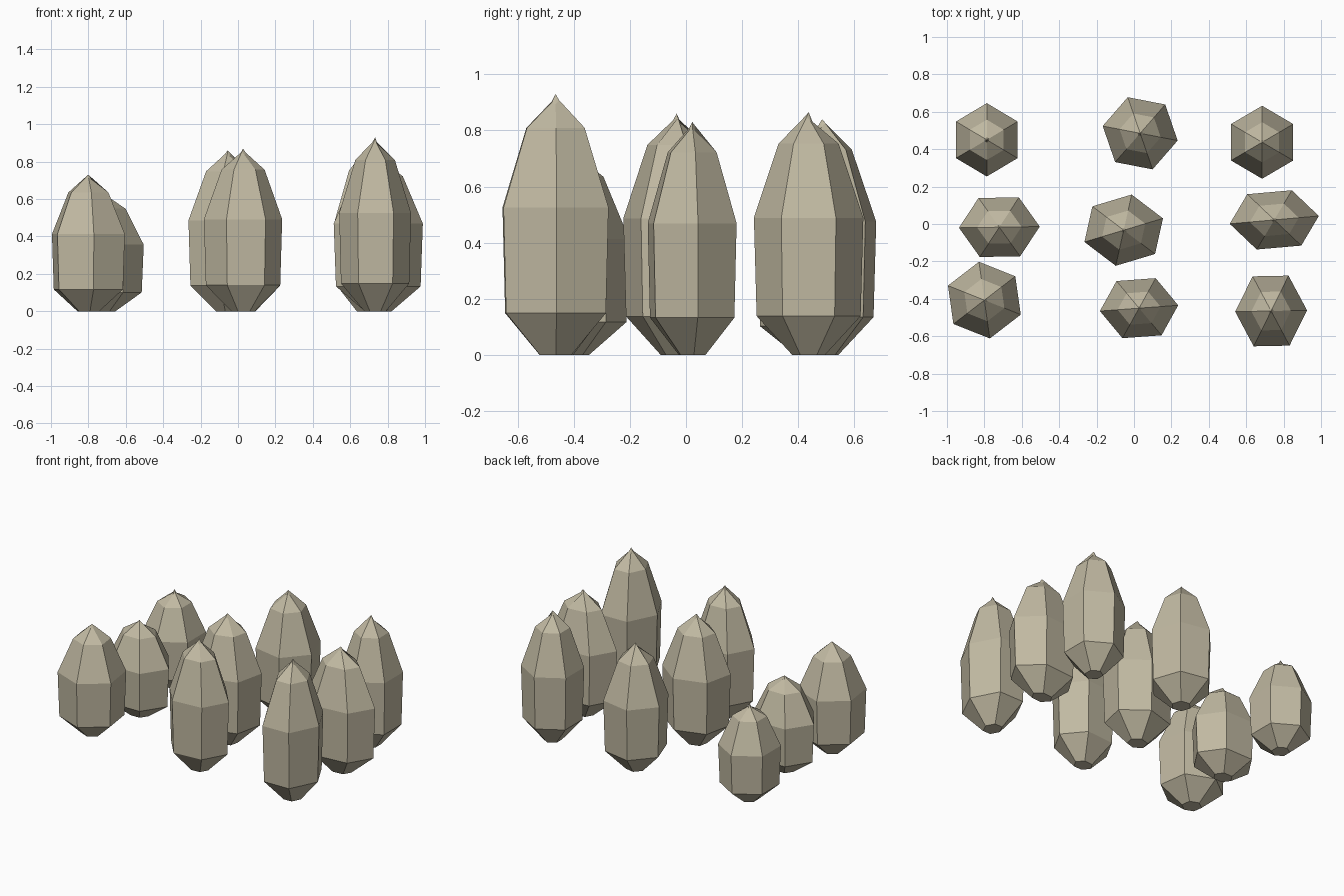
import bpy, bmesh, math, random

if "Cube" in bpy.data.objects:
    bpy.data.objects.remove(bpy.data.objects["Cube"])

random.seed(4)
mat = bpy.data.materials.new("pale_khaki")
mat.diffuse_color = (0.53, 0.485, 0.36, 1)
mat.use_nodes = True
mat.node_tree.nodes["Principled BSDF"].inputs["Base Color"].default_value = mat.diffuse_color

# Ring profile of one bud: (share of radius, share of height)
PROFILE = [(0.30, 0.0), (0.95, 0.16), (1.0, 0.565), (0.55, 0.87), (0.07, 0.975)]

# Buds: name, x, y, radius x, radius y, turn in degrees, height
BUDS = [
    ("bud_back_left", -0.787, 0.45, 0.190, 0.196, 30, 0.64),
    ("bud_back_middle", 0.033, 0.485, 0.204, 0.204, 49, 0.84),
    ("bud_back_right", 0.685, 0.437, 0.192, 0.195, 30, 0.865),
    ("bud_middle_left", -0.72, -0.017, 0.216, 0.182, 1, 0.63),
    ("bud_centre", -0.055, -0.033, 0.222, 0.194, 19, 0.86),
    ("bud_middle_right", 0.75, 0.022, 0.240, 0.172, 7, 0.83),
    ("bud_front_left", -0.80, -0.407, 0.210, 0.207, 38, 0.73),
    ("bud_front_middle", 0.027, -0.45, 0.210, 0.177, 5, 0.87),
    ("bud_front_right", 0.733, -0.465, 0.192, 0.216, 1, 0.93),
]


def make_bud(name, x, y, rx, ry, turn, h):
    bm = bmesh.new()
    rings = []
    for k, (r, z) in enumerate(PROFILE):
        ring = []
        for i in range(6):
            a = math.radians(turn + 60 * i)
            # slightly ragged tip
            dz = random.uniform(-0.015, 0.01) if k == len(PROFILE) - 1 else 0
            ring.append(bm.verts.new((rx * r * math.cos(a), ry * r * math.sin(a), z * h + dz)))
        rings.append(ring)
    # sides
    for a, b in zip(rings, rings[1:]):
        for i in range(6):
            j = (i + 1) % 6
            bm.faces.new((a[i], a[j], b[j], b[i]))
    # base and pointed tip
    bm.faces.new(rings[0][::-1])
    apex = bm.verts.new((0, 0, h))
    for i in range(6):
        bm.faces.new((rings[-1][i], rings[-1][(i + 1) % 6], apex))
    me = bpy.data.meshes.new(name)
    bm.to_mesh(me)
    bm.free()
    me.materials.append(mat)
    ob = bpy.data.objects.new(name, me)
    ob.location = (x, y, 0)
    bpy.context.collection.objects.link(ob)


for bud in BUDS:
    make_bud(*bud)
